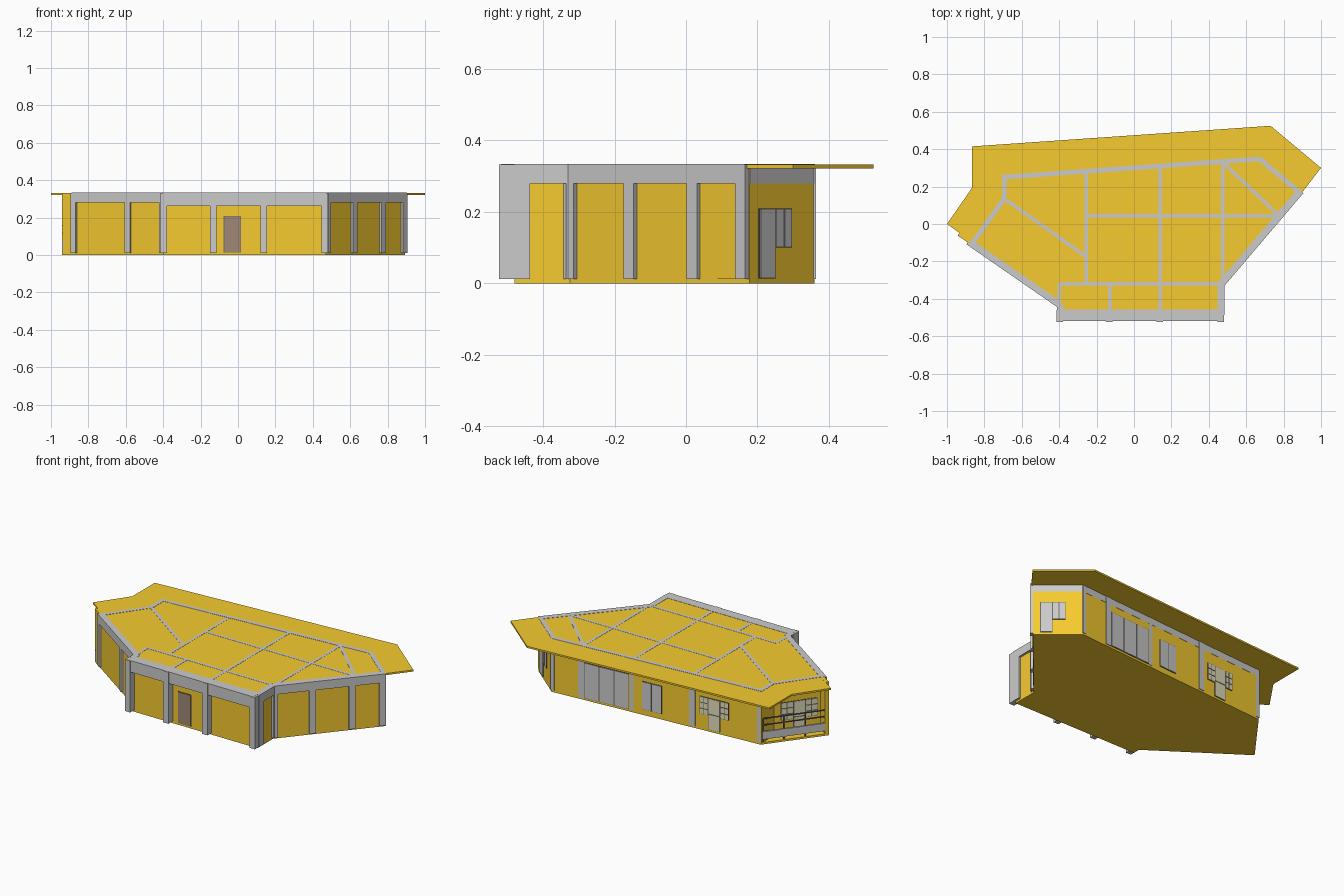
import bpy
from mathutils import Vector

if "Cube" in bpy.data.objects:
    bpy.data.objects.remove(bpy.data.objects["Cube"])


def material(name, rgb):
    m = bpy.data.materials.new(name)
    m.diffuse_color = (*rgb, 1)
    m.use_nodes = True
    m.node_tree.nodes["Principled BSDF"].inputs["Base Color"].default_value = m.diffuse_color
    return m


OCHRE = material("ochre", (0.93, 0.6, 0.03))
DARK = material("dark_frame", (0.16, 0.15, 0.13))
BROWN = material("brown_door", (0.35, 0.25, 0.18))
CREAM = material("cream_glass", (0.78, 0.74, 0.5))
GLASS = material("pale_glass", (0.72, 0.74, 0.74))
GREY = material("concrete", (0.62, 0.62, 0.62))

FLOOR, BEAM, TOP = 0.012, 0.28, 0.333


def prism(name, outline, z0, z1, mat):
    """Extrude a counter-clockwise outline between two heights."""
    n = len(outline)
    verts = [(x, y, z) for z in (z0, z1) for x, y in outline]
    faces = [tuple(range(n))[::-1], tuple(range(n, 2 * n))]
    faces += [(i, (i + 1) % n, n + (i + 1) % n, n + i) for i in range(n)]
    me = bpy.data.meshes.new(name)
    me.from_pydata(verts, [], faces)
    me.materials.append(mat)
    ob = bpy.data.objects.new(name, me)
    bpy.context.collection.objects.link(ob)
    return ob


def strip(name, seg, inner, outer, z0, z1, mat, f0=0.0, f1=1.0):
    """Box along part of a wall line; inner/outer are offsets from its outside face."""
    a, b = Vector(seg[0]), Vector(seg[1])
    d = (b - a).normalized()
    n = Vector((d.y, -d.x))
    p, q = a.lerp(b, f0), a.lerp(b, f1)
    return prism(name, [p + n * outer, q + n * outer, q + n * inner, p + n * inner], z0, z1, mat)


def column(seg, f, width, inner, outer, top=TOP):
    h = width / 2 / (Vector(seg[1]) - Vector(seg[0])).length
    strip("column", seg, inner, outer, FLOOR, top, GREY, f - h, f + h)


def opening(name, seg, f0, f1, z0, z1, cols, rows, mat):
    """Dark frame with a grid of panes."""
    strip(name + "_frame", seg, -0.005, 0.003, z0, z1, DARK, f0, f1)
    length = (Vector(seg[1]) - Vector(seg[0])).length
    g = 0.003
    for i in range(cols):
        for j in range(rows):
            a = f0 + (f1 - f0) * i / cols + g / length
            b = f0 + (f1 - f0) * (i + 1) / cols - g / length
            lo = z0 + (z1 - z0) * j / rows + g
            hi = z0 + (z1 - z0) * (j + 1) / rows - g
            strip(name + "_pane", seg, 0, 0.005, lo, hi, mat, a, b)


# wall lines, counter-clockwise, on their outside faces
front_left = ((-0.942, -0.062), (-0.40, -0.437))
porch_left = ((-0.40, -0.43), (-0.40, -0.48))
front = ((-0.40, -0.48), (0.47, -0.48))
porch_right = ((0.47, -0.48), (0.47, -0.325))
right = ((0.47, -0.325), (0.893, 0.172))
back_right = ((0.893, 0.178), (0.675, 0.36))
back = ((0.675, 0.36), (-0.70, 0.262))
left_short = ((-0.705, 0.262), (-0.705, 0.14))
left_recess = ((-0.705, 0.14), (-0.88, -0.105))

# floor and roof slabs
prism("floor_slab", [(-0.942, -0.062), (-0.40, -0.437), (-0.40, -0.48), (0.47, -0.48),
                     (0.47, -0.325), (0.893, 0.178), (0.675, 0.36), (-0.70, 0.262)],
      0, FLOOR, OCHRE)
prism("roof_slab", [(-0.942, -0.062), (-0.40, -0.437), (-0.40, -0.49), (0.47, -0.49),
                    (0.47, -0.325), (0.90, 0.17), (1.0, 0.30), (0.73, 0.525),
                    (-0.865, 0.415), (-0.865, 0.195), (-1.0, 0.0), (-0.93, -0.05)],
      0.322, 0.3325, OCHRE)

# walls and perimeter beams
for name, seg, out, low in [("front_left", front_left, 0.012, BEAM),
                            ("porch_left", porch_left, 0.013, 0.262),
                            ("front", front, 0.038, 0.262),
                            ("porch_right", porch_right, 0.014, BEAM),
                            ("right", right, 0.014, BEAM),
                            ("back_right", back_right, 0.001, BEAM),
                            ("back", back, 0.001, BEAM),
                            ("left_short", left_short, 0.001, BEAM),
                            ("left_recess", left_recess, 0.001, BEAM)]:
    strip(name + "_wall", seg, -0.022, 0, FLOOR, 0.3225, OCHRE)
    f0 = 0.11 if name == "front_left" else 0
    strip(name + "_beam", seg, -0.024, out, low, TOP + 0.001, GREY, f0)
strip("end_wall", front_left, -0.022, 0, FLOOR, TOP, OCHRE, 0, 0.12)

# columns
for x in (-0.397, -0.132, 0.137, 0.464):
    column(front, (x + 0.40) / 0.87, 0.036, -0.02, 0.043)
for x in (-0.875, -0.585):
    column(front_left, (x + 0.942) / 0.542, 0.034, -0.02, 0.012)
column(front_left, 0.985, 0.02, -0.02, 0.012)
for y in (-0.32, -0.152, 0.025, 0.16):
    column(right, (y + 0.325) / 0.497, 0.038, -0.02, 0.014)
column(porch_right, 0.12, 0.05, -0.02, 0.014)
column(porch_right, 0.97, 0.012, -0.02, 0.014)
for x in (0.668, 0.48, 0.147, -0.25, -0.688):
    column(back, (0.675 - x) / 1.375, 0.022 if x in (0.147, 0.668, -0.688) else 0.038,
           -0.02, 0.003, 0.322)

# inner beams, flush with the roof
for a, b in [((-0.70, 0.14), (-0.255, -0.175)), ((-0.255, 0.28), (-0.255, -0.32)),
             ((0.14, 0.31), (0.14, -0.48)), ((0.475, 0.33), (0.475, -0.32)),
             ((-0.255, 0.045), (0.775, 0.045)), ((0.475, 0.33), (0.775, 0.045)),
             ((-0.40, -0.32), (0.475, -0.32)), ((-0.13, -0.32), (-0.13, -0.48)),
             ((-0.40, -0.32), (-0.40, -0.48)), ((-0.40, -0.32), (-0.40, -0.42))]:
    strip("inner_beam", (a, b), -0.009, 0.009, BEAM, TOP + 0.0005, GREY)

# back glazing
def bx(x):
    return (0.675 - x) / 1.375


opening("large_window", back, bx(0.46), bx(0.165), 0.013, 0.235, 3, 1, GLASS)
opening("middle_window", back, bx(0.08), bx(-0.05), 0.035, 0.21, 2, 1, GLASS)
opening("bedroom_window_a", back, bx(-0.30), bx(-0.355), 0.1, 0.21, 2, 3, CREAM)
opening("bedroom_door", back, bx(-0.355), bx(-0.435), 0.013, 0.21, 1, 2, CREAM)
opening("bedroom_window_b", back, bx(-0.435), bx(-0.49), 0.1, 0.21, 2, 3, CREAM)

# side and balcony doors with windows
opening("side_door", back_right, 0.14, 0.385, 0.013, 0.21, 1, 1, GLASS)
opening("side_window", back_right, 0.385, 0.64, 0.1, 0.21, 2, 1, GLASS)
opening("balcony_window_a", left_recess, 0.13, 0.38, 0.1, 0.21, 2, 3, CREAM)
opening("balcony_door", left_recess, 0.38, 0.62, 0.013, 0.21, 1, 2, CREAM)
opening("balcony_window_b", left_recess, 0.62, 0.87, 0.1, 0.21, 2, 3, CREAM)

# front door
opening("front_door", front, 0.372, 0.478, 0.013, 0.21, 1, 1, BROWN)

# balcony railing
rail = ((-0.70, 0.262), (-0.942, -0.062))
strip("railing_panel", rail, -0.012, 0, 0.03, 0.078, GREY)
for z in (0.115, 0.155):
    strip("hand_rail", rail, -0.009, -0.002, z, z + 0.006, DARK)
for i in range(4):
    f = 0.02 + i * 0.315
    strip("railing_post", rail, -0.01, -0.001, FLOOR, 0.158, DARK, f, f + 0.018)
